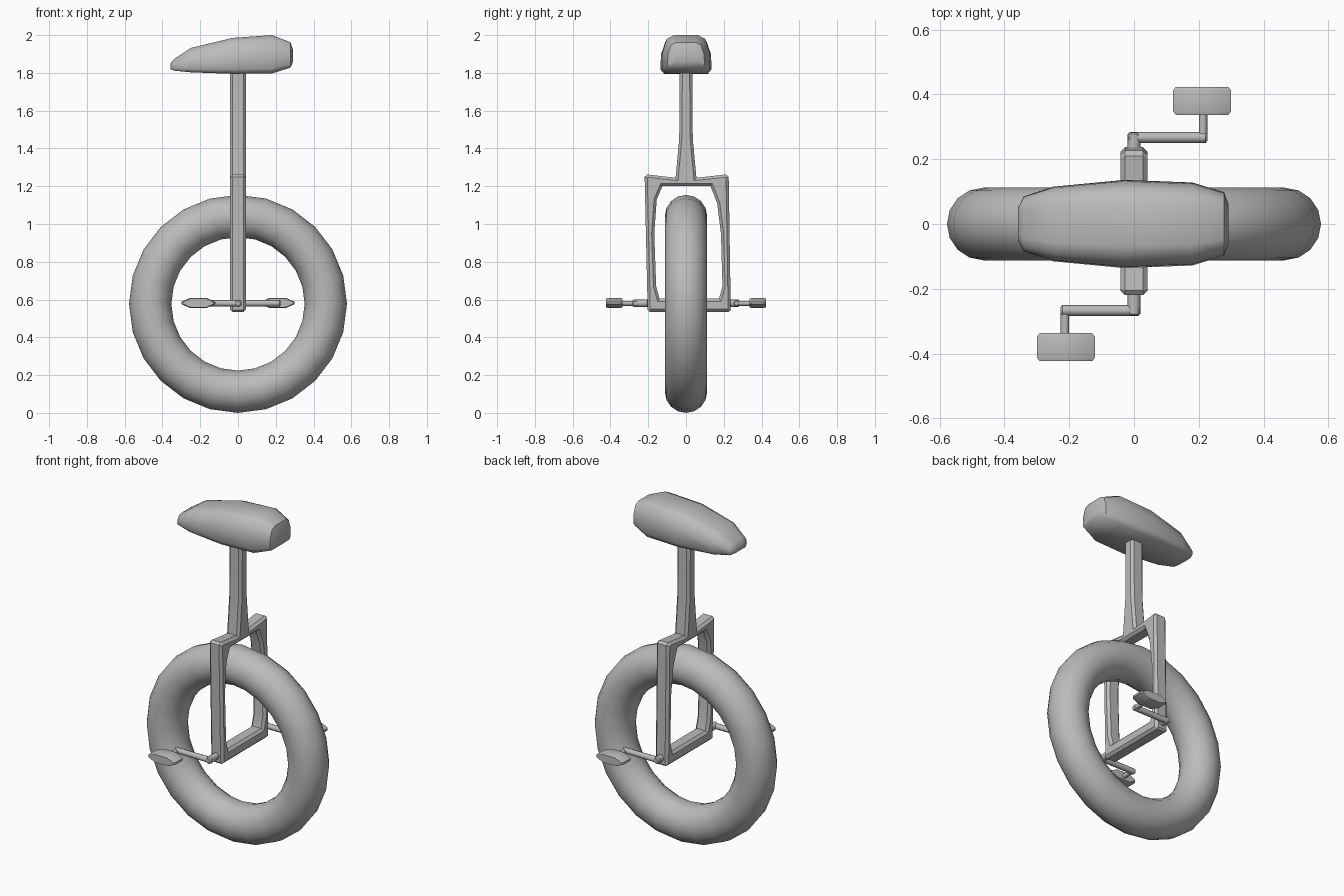
import bpy, bmesh, math
from mathutils import Vector

cube = bpy.data.objects.get("Cube")
if cube:
    bpy.data.objects.remove(cube, do_unlink=True)

grey = bpy.data.materials.new("plain grey")
grey.use_nodes = True
grey.diffuse_color = (0.5, 0.5, 0.5, 1)
grey.node_tree.nodes["Principled BSDF"].inputs["Base Color"].default_value = (0.5, 0.5, 0.5, 1)

AXLE_Z = 0.58


def finish(obj, name, angle):
    """Name, colour and shade a part."""
    obj.name = name
    obj.data.materials.clear()
    obj.data.materials.append(grey)
    bpy.ops.object.select_all(action='DESELECT')
    obj.select_set(True)
    bpy.context.view_layer.objects.active = obj
    bpy.ops.object.shade_smooth_by_angle(angle=math.radians(angle))
    return obj


def from_bmesh(bm, name, angle):
    bmesh.ops.recalc_face_normals(bm, faces=bm.faces)
    mesh = bpy.data.meshes.new(name)
    bm.to_mesh(mesh)
    bm.free()
    obj = bpy.data.objects.new(name, mesh)
    bpy.context.collection.objects.link(obj)
    return finish(obj, name, angle)


def loft(rings, name, angle):
    """Skin a row of matching rings and cap both ends."""
    bm = bmesh.new()
    rows = [[bm.verts.new(p) for p in ring] for ring in rings]
    n = len(rows[0])
    for a, b in zip(rows, rows[1:]):
        for i in range(n):
            j = (i + 1) % n
            bm.faces.new((a[i], a[j], b[j], b[i]))
    bm.faces.new(rows[0])
    bm.faces.new(rows[-1])
    return from_bmesh(bm, name, angle)


# Tyre
bpy.ops.mesh.primitive_torus_add(
    major_segments=24, minor_segments=16, major_radius=0.465, minor_radius=0.112,
    location=(0, 0, AXLE_Z - 0.003), rotation=(math.pi / 2, 0, 0))
finish(bpy.context.object, "tyre", 60)

# Saddle: half cross-section (width, height), lofted along x
half = [(0.85, 0), (1, 0.13), (0.97, 0.55), (0.8, 0.9), (0.5, 1)]
section = half + [(-u, v) for u, v in reversed(half)]
stations = [  # x, bottom, top, half width
    (-0.358, 1.82, 1.85, 0.05), (-0.34, 1.812, 1.872, 0.085),
    (-0.25, 1.803, 1.932, 0.115), (-0.03, 1.795, 1.985, 0.136),
    (0.18, 1.797, 2.0, 0.128), (0.278, 1.828, 1.962, 0.098),
    (0.292, 1.86, 1.92, 0.06)]
loft([[(x, u * w, lo + v * (hi - lo)) for u, v in section]
      for x, lo, hi, w in stations], "saddle", 50)

# Post, fork and axle bar: one chamfered outline with an opening
outline = [(0.033, 1.81), (0.036, 1.45), (0.055, 1.245), (0.21, 1.262), (0.226, 1.25),
           (0.237, 0.545), (0.227, 0.535), (-0.193, 0.535), (-0.203, 0.545),
           (-0.219, 1.25), (-0.205, 1.262), (-0.055, 1.245), (-0.036, 1.45), (-0.033, 1.81)]
opening = [(0.13, 1.2), (0.165, 1.11), (0.185, 0.95), (0.193, 0.67), (0.175, 0.605),
           (-0.14, 0.605), (-0.158, 0.67), (-0.168, 0.95), (-0.155, 1.13), (-0.125, 1.2)]
curve = bpy.data.curves.new("frame", 'CURVE')
curve.dimensions = '2D'
curve.fill_mode = 'BOTH'
curve.extrude = 0.028
curve.bevel_depth = 0.014
curve.bevel_resolution = 0
curve.offset = -0.014
for loop in (outline, opening):
    spline = curve.splines.new('POLY')
    spline.points.add(len(loop) - 1)
    for point, (y, z) in zip(spline.points, loop):
        point.co = (y, z, 0, 1)
    spline.use_cyclic_u = True
frame = bpy.data.objects.new("frame", curve)
frame.rotation_euler = (math.pi / 2, 0, math.pi / 2)
bpy.context.collection.objects.link(frame)
bpy.ops.object.select_all(action='DESELECT')
frame.select_set(True)
bpy.context.view_layer.objects.active = frame
bpy.ops.object.convert(target='MESH')
frame = bpy.context.object
bm = bmesh.new()
bm.from_mesh(frame.data)
bmesh.ops.remove_doubles(bm, verts=bm.verts, dist=0.0005)
bmesh.ops.recalc_face_normals(bm, faces=bm.faces)
bm.to_mesh(frame.data)
bm.free()
finish(frame, "frame", 30)


def rod(start, end, radius, name):
    """Eight-sided rod with softened ends."""
    a, b = Vector(start), Vector(end)
    bpy.ops.mesh.primitive_cylinder_add(vertices=8, radius=radius, depth=(b - a).length,
                                        location=(a + b) / 2)
    obj = bpy.context.object
    turn = (b - a).to_track_quat('Z', 'Y')
    obj.rotation_euler = turn.to_euler()
    bevel = obj.modifiers.new("softened ends", 'BEVEL')
    bevel.width = radius * 0.3
    bevel.segments = 1
    bevel.limit_method = 'ANGLE'
    bevel.angle_limit = math.radians(60)
    finish(obj, name, 50)


# Cranks and pedals, the second set turned half a turn
for side, s in (("back", 1), ("front", -1)):
    rod((0, s * 0.2, AXLE_Z), (0, s * 0.283, AXLE_Z), 0.02, side + "_axle_stub")
    rod((-s * 0.018, s * 0.267, AXLE_Z), (s * 0.226, s * 0.267, AXLE_Z), 0.017, side + "_crank_arm")
    rod((s * 0.213, s * 0.255, AXLE_Z), (s * 0.213, s * 0.35, AXLE_Z), 0.013, side + "_pedal_spindle")
    lens = [(0.09, 0.006), (0.045, 0.026), (-0.045, 0.026), (-0.09, 0.006)]
    lens += [(x, -z) for x, z in reversed(lens)]
    rings = [[(s * (0.21 + x * k), s * y, AXLE_Z + 0.002 + z * k) for x, z in lens]
             for y, k in ((0.337, 0.9), (0.348, 1), (0.412, 1), (0.423, 0.9))]
    loft(rings, side + "_pedal", 30)
